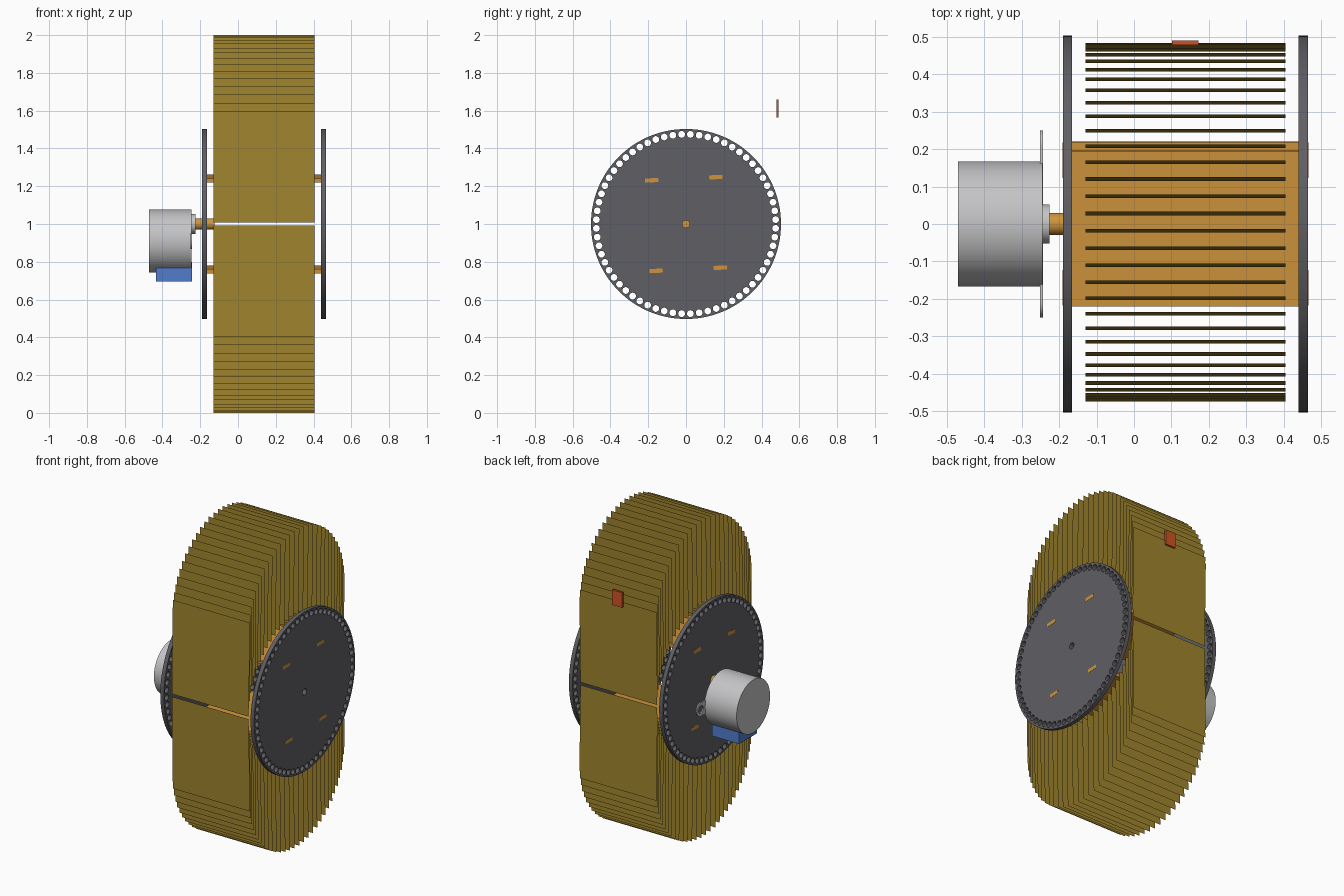
import bpy, bmesh, math
from mathutils import Matrix, Vector

if "Cube" in bpy.data.objects:
    bpy.data.objects.remove(bpy.data.objects["Cube"])

COUNT = 64                      # flaps and pin holes around the spool
STEP = 2 * math.pi / COUNT
PIN_R = 0.475
AXIS = Vector((0, 0, 1))
# Turns an outline drawn in (y, z) so that its thickness runs along x
TO_X = Matrix(((0, 0, 1, 0), (1, 0, 0, 0), (0, 1, 0, 0), (0, 0, 0, 1)))


def material(name, *rgb):
    lin = [(c / 255 / 12.92) if c < 11 else ((c / 255 + 0.055) / 1.055) ** 2.4 for c in rgb]
    m = bpy.data.materials.new(name)
    m.use_nodes = True
    m.diffuse_color = (*lin, 1)
    m.node_tree.nodes["Principled BSDF"].inputs["Base Color"].default_value = (*lin, 1)
    return m


OLIVE = material("olive flap", 160, 132, 46)
GRAY = material("dark gray disc", 96, 96, 101)
ORANGE = material("orange wood", 207, 148, 60)
SILVER = material("silver metal", 196, 196, 198)
BLUE = material("blue plastic", 82, 124, 204)
RED = material("red orange marker", 205, 84, 36)


def add(name, mesh, mat, smooth=False):
    ob = bpy.data.objects.new(name, mesh)
    bpy.context.collection.objects.link(ob)
    mesh.materials.clear()
    mesh.materials.append(mat)
    if smooth:
        bpy.ops.object.select_all(action='DESELECT')
        ob.select_set(True)
        bpy.context.view_layer.objects.active = ob
        bpy.ops.object.shade_smooth_by_angle(angle=math.radians(35))
    return ob


def from_bmesh(name, bm, mat, smooth=False):
    mesh = bpy.data.meshes.new(name)
    bm.to_mesh(mesh)
    bm.free()
    return add(name, mesh, mat, smooth)


def box(bm, lo, hi):
    lo, hi = Vector(lo), Vector(hi)
    m = Matrix.Translation((lo + hi) / 2) @ Matrix.Diagonal((*(hi - lo), 1))
    return bmesh.ops.create_cube(bm, size=1, matrix=m)["verts"]


def cylinder(name, x0, x1, z, r, mat, segments=64):
    bm = bmesh.new()
    m = Matrix.Translation(((x0 + x1) / 2, 0, z)) @ TO_X
    bmesh.ops.create_cone(bm, cap_ends=True, segments=segments, radius1=r,
                          radius2=r, depth=x1 - x0, matrix=m)
    return from_bmesh(name, bm, mat, True)


def circle(cy, cz, r, n):
    return [(cy + r * math.cos(2 * math.pi * i / n), cz + r * math.sin(2 * math.pi * i / n))
            for i in range(n)]


def sheet(name, outlines, x0, x1, mat):
    """Flat plate with holes, filled from closed outlines and extruded along x."""
    cu = bpy.data.curves.new(name, 'CURVE')
    cu.dimensions, cu.fill_mode, cu.extrude = '2D', 'BOTH', (x1 - x0) / 2
    for pts in outlines:
        sp = cu.splines.new('POLY')
        sp.points.add(len(pts) - 1)
        for p, (a, b) in zip(sp.points, pts):
            p.co = (a, b, 0, 1)
        sp.use_cyclic_u = True
    tmp = bpy.data.objects.new(name + "_outline", cu)
    bpy.context.collection.objects.link(tmp)
    bpy.context.view_layer.update()
    mesh = bpy.data.meshes.new_from_object(tmp.evaluated_get(bpy.context.evaluated_depsgraph_get()))
    bpy.data.objects.remove(tmp)
    mesh.transform(Matrix.Translation(((x0 + x1) / 2, 0, 0)) @ TO_X)
    return add(name, mesh, mat, True)


# Spool discs with a ring of pin holes
for name, x0 in (("left_disc", 0.44), ("right_disc", -0.19)):
    rings = [circle(0, 1, 0.503, 128), circle(0, 1, 0.02, 24)]
    for k in range(COUNT):
        a = (k + 0.5) * STEP
        rings.append(circle(PIN_R * math.cos(a), 1 + PIN_R * math.sin(a), 0.018, 16))
    sheet(name, rings, x0, x0 + 0.025, GRAY)

# Spacer boards with end tabs, turned slightly with the spool
turn = Matrix.Translation(AXIS) @ Matrix.Rotation(STEP / 2, 4, 'X')
for name, z in (("upper_spacer", 0.24), ("lower_spacer", -0.24)):
    bm = bmesh.new()
    box(bm, (-0.165, -0.208, z - 0.011), (0.44, 0.208, z + 0.011))
    for y in (-0.17, 0.17):
        box(bm, (-0.191, y - 0.035, z - 0.011), (-0.165, y + 0.035, z + 0.011))
        box(bm, (0.44, y - 0.035, z - 0.011), (0.466, y + 0.035, z + 0.011))
    bm.transform(turn)
    from_bmesh(name, bm, ORANGE)

# Flaps: thin sheets standing above and hanging below the axis, leaning one degree
for name, sign in (("upper_flaps", 1), ("lower_flaps", -1)):
    bm = bmesh.new()
    for k in range(COUNT // 2):
        a = (k + 0.5) * STEP
        y, z = PIN_R * math.cos(a), PIN_R * math.sin(a)
        near, far = 1 + sign * (z - 0.015), 1 + sign * (z + 0.5255)
        corners = [(-0.13, y, near), (0.405, y, near),
                   (0.405, y + 0.0095, far), (-0.13, y + 0.0095, far)]
        if sign < 0:
            corners.reverse()
        bm.faces.new([bm.verts.new(c) for c in corners])
    from_bmesh(name, bm, OLIVE)

# Marker on the rear flaps
bm = bmesh.new()
box(bm, (0.102, 0.478, 1.565), (0.172, 0.49, 1.66))
from_bmesh("rear_marker", bm, RED)

# Motor with offset shaft
cylinder("motor_body", -0.47, -0.245, 0.91, 0.167, SILVER, 96)
cylinder("motor_boss", -0.25, -0.226, 1, 0.052, SILVER)
cylinder("drive_hub", -0.228, -0.125, 1, 0.03, ORANGE, 32)

# Mounting ears: rounded strip with two screw holes
ear = []
for side in (1, -1):
    for i in range(17):
        a = -math.pi / 2 + math.pi * i / 16
        ear.append((side * (0.208 + 0.042 * math.cos(a)), 0.91 + side * 0.042 * math.sin(a)))
sheet("motor_ears", [ear] + [circle(y, 0.91, 0.024, 24) for y in (-0.208, 0.208)],
      -0.251, -0.243, SILVER)

# Cable cover below the motor
bm = bmesh.new()
box(bm, (-0.433, -0.088, 0.695), (-0.2445, 0.088, 0.80))
from_bmesh("cable_cover", bm, BLUE)
